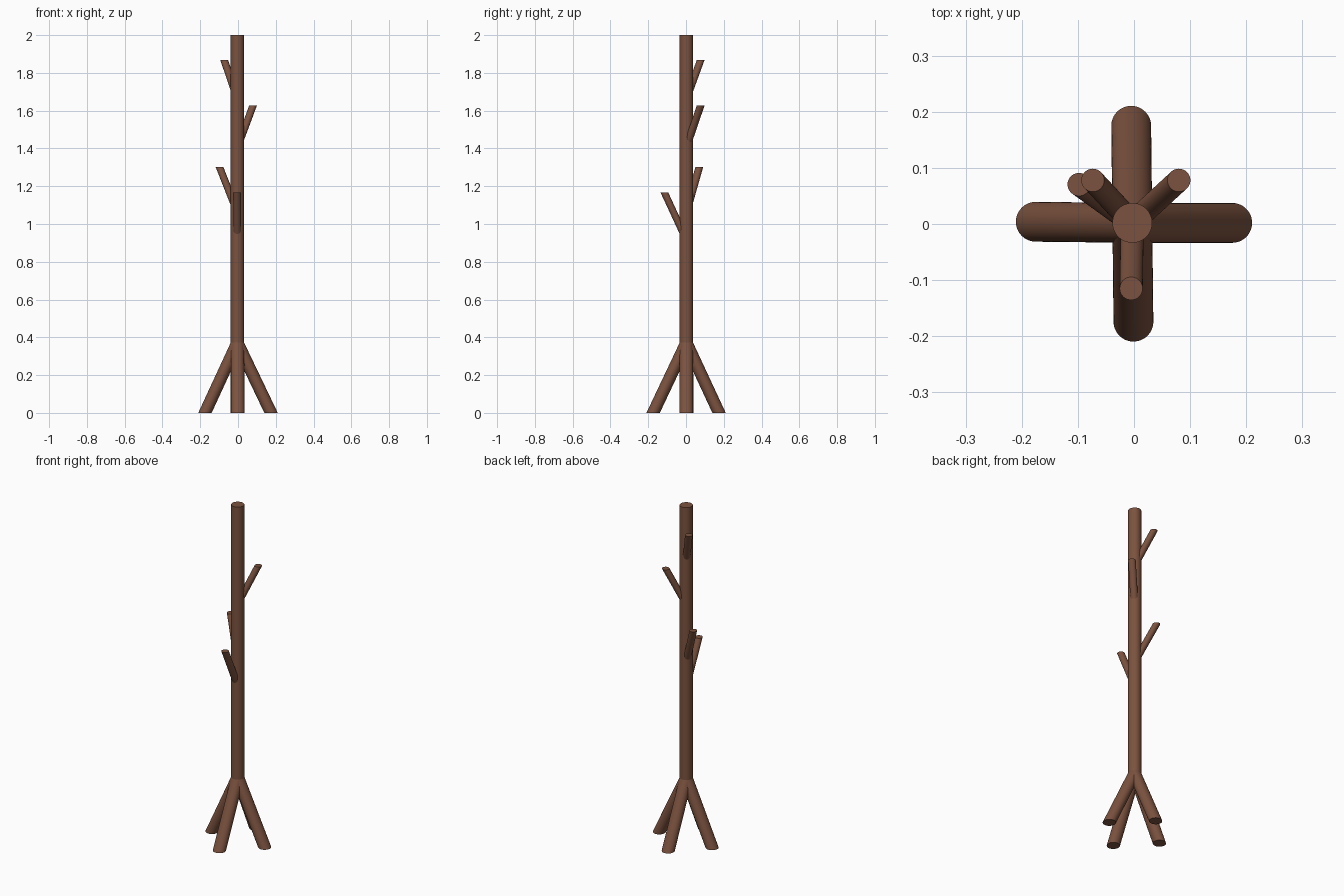
import bpy, bmesh
from math import cos, sin, tau, radians

if "Cube" in bpy.data.objects:
    bpy.data.objects.remove(bpy.data.objects["Cube"])

wood = bpy.data.materials.new("brown_wood")
wood.diffuse_color = (0.20, 0.085, 0.05, 1)
wood.use_nodes = True
wood.node_tree.nodes["Principled BSDF"].inputs["Base Color"].default_value = wood.diffuse_color


def slanted_post(name, base, tip, radius, sides=48):
    """Cylinder sheared between two level circular ends."""
    bm = bmesh.new()
    rings = [[bm.verts.new((c[0] + radius * cos(tau * i / sides),
                            c[1] + radius * sin(tau * i / sides), c[2]))
              for i in range(sides)] for c in (base, tip)]
    lo, hi = rings
    for i in range(sides):
        j = (i + 1) % sides
        bm.faces.new((lo[i], lo[j], hi[j], hi[i]))
    bm.faces.new(lo[::-1])
    bm.faces.new(hi)
    mesh = bpy.data.meshes.new(name)
    bm.to_mesh(mesh)
    bm.free()
    mesh.materials.append(wood)
    obj = bpy.data.objects.new(name, mesh)
    bpy.context.collection.objects.link(obj)
    bpy.ops.object.select_all(action='DESELECT')
    obj.select_set(True)
    bpy.context.view_layer.objects.active = obj
    bpy.ops.object.shade_smooth_by_angle(angle=radians(40))
    return obj


CX, CY = -0.003, 0.002   # pole axis

# Central pole
slanted_post("pole", (CX, CY, 0.37), (CX, CY, 2.0), 0.0355)

# Four splayed legs, meeting under the pole
feet = {"right": (0.175, 0.002), "left": (-0.175, 0.004),
        "back": (-0.005, 0.175), "front": (-0.001, -0.174)}
for side, (x, y) in feet.items():
    slanted_post(side + "_leg", (x, y, 0), (CX, CY, 0.372), 0.0355)

# Coat pegs: start height on the pole axis, tip position
pegs = [(0.915, (-0.005, -0.115, 1.168)),
        (1.06, (-0.098, 0.0705, 1.302)),
        (1.405, (0.08, 0.078, 1.628)),
        (1.66, (-0.0735, 0.078, 1.869))]
for n, (z, tip) in enumerate(pegs, 1):
    slanted_post(f"peg_{n}", (CX, CY, z), tip, 0.0205)
